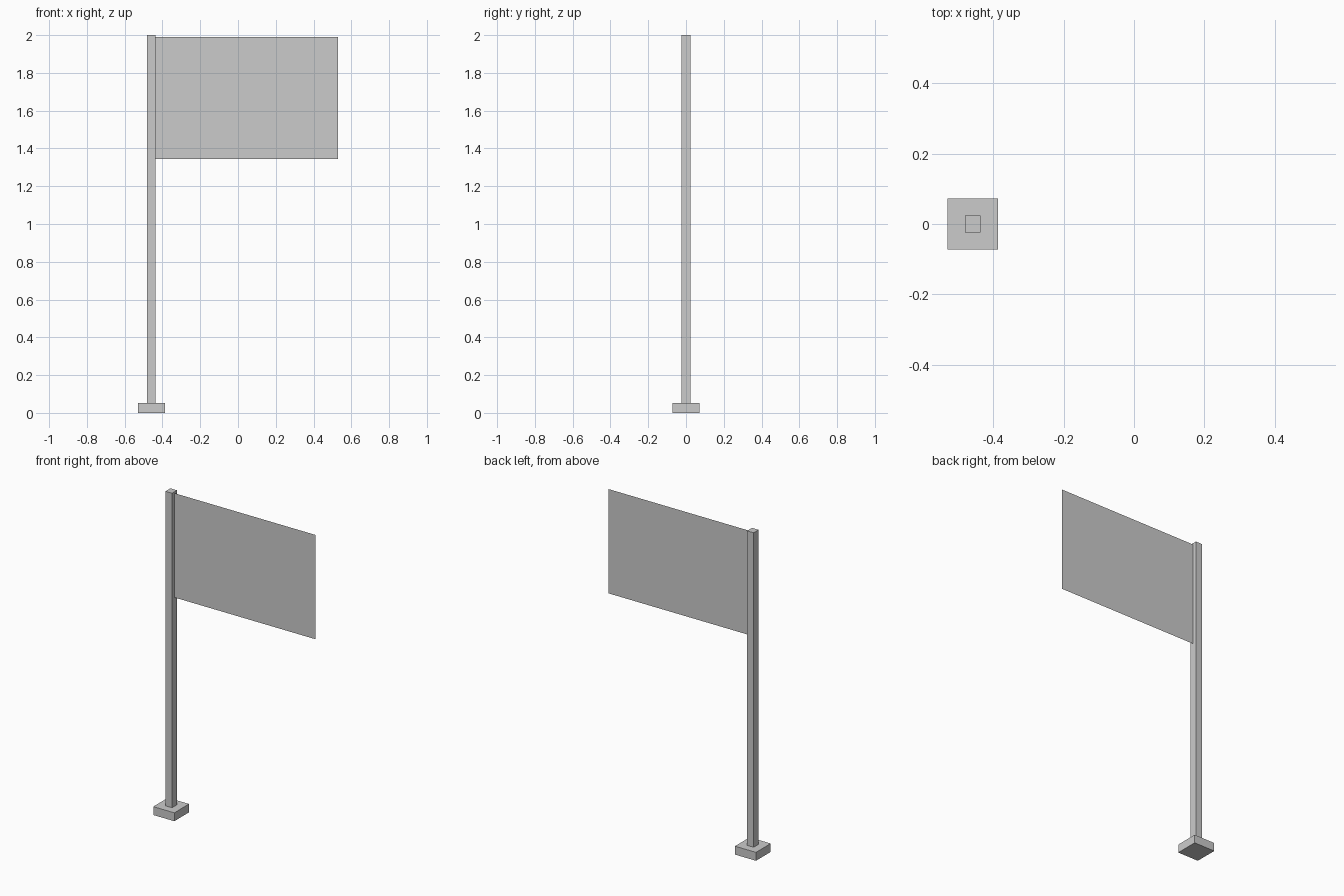
import bpy, bmesh
from mathutils import Vector

if "Cube" in bpy.data.objects:
    bpy.data.objects.remove(bpy.data.objects["Cube"])


def make_object(name, bm):
    mesh = bpy.data.meshes.new(name)
    bm.to_mesh(mesh)
    bm.free()
    obj = bpy.data.objects.new(name, mesh)
    bpy.context.collection.objects.link(obj)
    return obj


def box(name, lo, hi):
    lo, hi = Vector(lo), Vector(hi)
    bm = bmesh.new()
    bmesh.ops.create_cube(bm, size=1)
    bmesh.ops.scale(bm, vec=hi - lo, verts=bm.verts)
    bmesh.ops.translate(bm, vec=(lo + hi) / 2, verts=bm.verts)
    return make_object(name, bm)


POLE_X, BASE_R, BASE_H = -0.458, 0.072, 0.052
POLE_RX, POLE_RY = 0.0225, 0.024

# Square foot
box("base", (POLE_X - BASE_R, -BASE_R, 0), (POLE_X + BASE_R, BASE_R, BASE_H))

# Upright post standing on the foot
box("pole", (POLE_X - POLE_RX, -POLE_RY, BASE_H), (POLE_X + POLE_RX, POLE_RY, 2.0))

# Thin single-sheet flag fixed to the side of the post
x0, x1, z0, z1 = POLE_X + POLE_RX, 0.53, 1.345, 1.991
bm = bmesh.new()
bm.faces.new([bm.verts.new((x, 0, z)) for x, z in ((x0, z0), (x1, z0), (x1, z1), (x0, z1))])
make_object("flag", bm)
